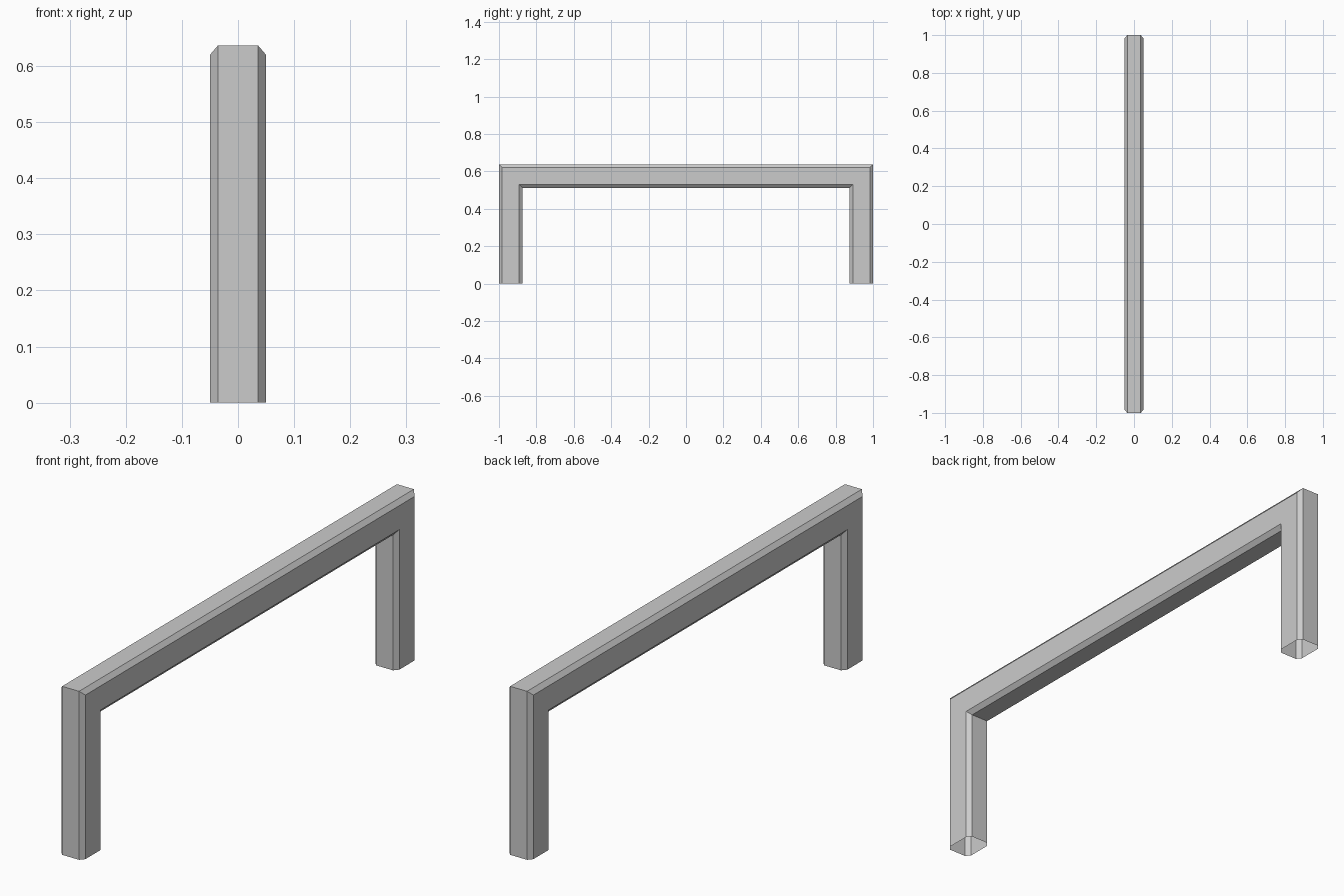
import bpy, bmesh

if "Cube" in bpy.data.objects:
    bpy.data.objects.remove(bpy.data.objects["Cube"])

W, C, T, H = 0.05, 0.0145, 0.125, 0.637   # half width, chamfer, bar depth, height
D = 0.017                                 # chamfer measured along the depth

# chamfered bar section: (x, depth in from the outer face)
section = [(-W + C, 0), (W - C, 0), (W, D), (W, T - D),
           (W - C, T), (-W + C, T), (-W, T - D), (-W, D)]

# sweep the section up one leg, across the top and down the other, mitred corners
bm = bmesh.new()
rings = []
for side, top in ((-1, False), (-1, True), (1, True), (1, False)):
    rings.append([bm.verts.new((x, side * (1 - d), H - d if top else 0))
                  for x, d in section])
n = len(section)
for a, b in zip(rings, rings[1:]):
    for i in range(n):
        j = (i + 1) % n
        bm.faces.new((a[i], a[j], b[j], b[i]))   # leg ends stay open

mesh = bpy.data.meshes.new("handle_frame")
bm.to_mesh(mesh)
bm.free()
frame = bpy.data.objects.new("handle_frame", mesh)
bpy.context.collection.objects.link(frame)
